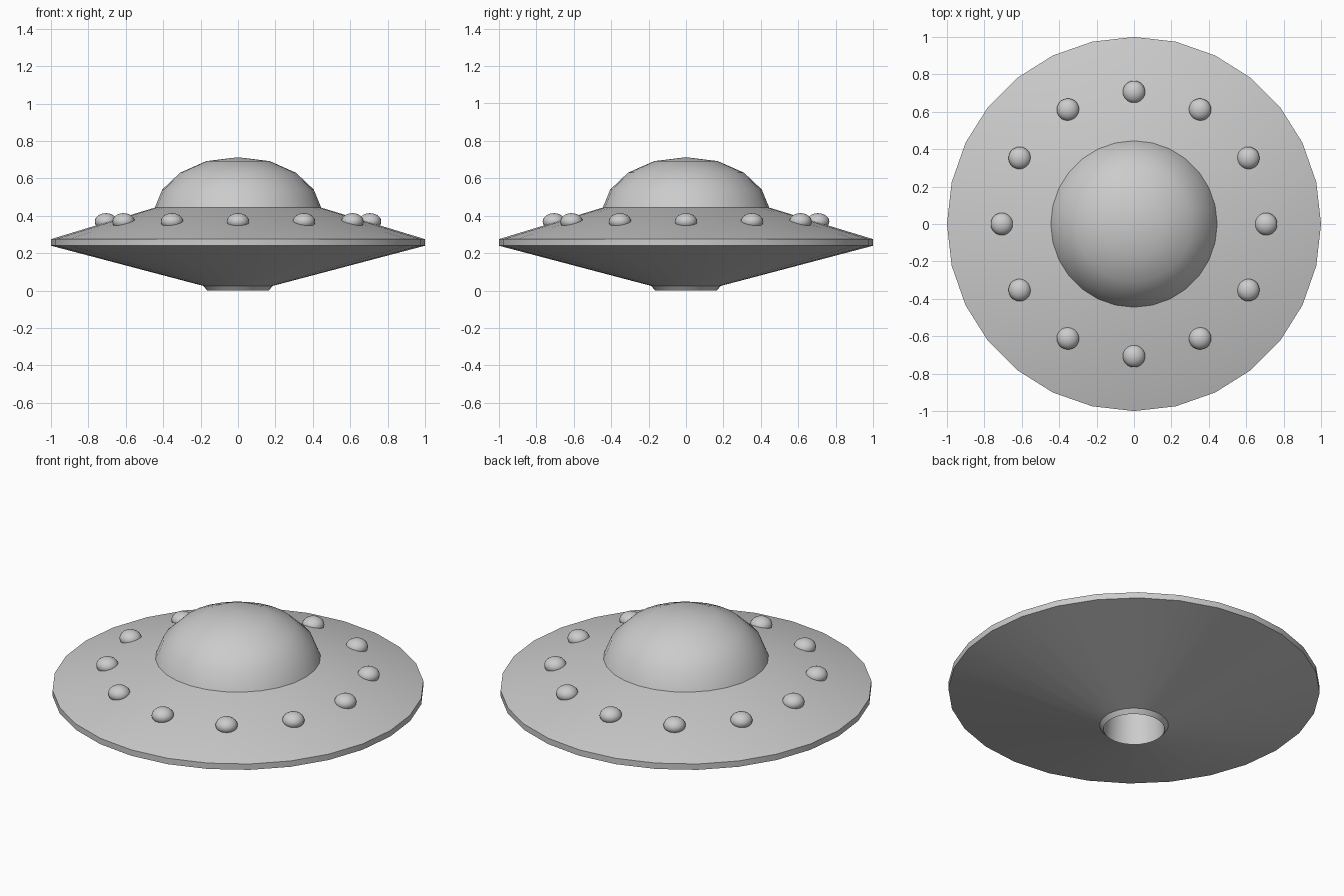
import bpy, bmesh, math

if "Cube" in bpy.data.objects:
    bpy.data.objects.remove(bpy.data.objects["Cube"])

SIDES = 28


def finish(name, bm, angle):
    bmesh.ops.remove_doubles(bm, verts=bm.verts, dist=1e-5)
    bmesh.ops.recalc_face_normals(bm, faces=bm.faces)
    me = bpy.data.meshes.new(name)
    bm.to_mesh(me)
    bm.free()
    ob = bpy.data.objects.new(name, me)
    bpy.context.collection.objects.link(ob)
    bpy.ops.object.select_all(action='DESELECT')
    ob.select_set(True)
    bpy.context.view_layer.objects.active = ob
    bpy.ops.object.shade_smooth_by_angle(angle=math.radians(angle))
    return ob


def lathe(name, profile, angle=30):
    """Revolve (radius, z) points around the z axis."""
    bm = bmesh.new()
    verts = [bm.verts.new((r, 0, z)) for r, z in profile]
    edges = [bm.edges.new(pair) for pair in zip(verts, verts[1:])]
    bmesh.ops.spin(bm, geom=verts + edges, cent=(0, 0, 0), axis=(0, 0, 1),
                   angle=math.tau, steps=SIDES, use_merge=True)
    return finish(name, bm, angle)


# Saucer hull with a thin rim and a hollow bottom outlet
lathe("hull", [
    (0, 0.26), (0.15, 0.26), (0.165, 0), (0.185, 0.025),
    (1, 0.24), (1, 0.275), (0.44, 0.445), (0, 0.445)])

# Faceted-profile cabin dome
lathe("dome", [
    (0.445, 0.443), (0.405, 0.54), (0.31, 0.63), (0.17, 0.692), (0, 0.713)], 40)

# Ring of twelve lights
for i in range(12):
    a = math.tau * i / 12
    bm = bmesh.new()
    bmesh.ops.create_uvsphere(bm, u_segments=20, v_segments=12, radius=0.06)
    bmesh.ops.scale(bm, vec=(1, 1, 0.75), verts=bm.verts)
    light = finish(f"light_{i + 1}", bm, 40)
    light.location = (0.706 * math.cos(a), 0.706 * math.sin(a), 0.369)
